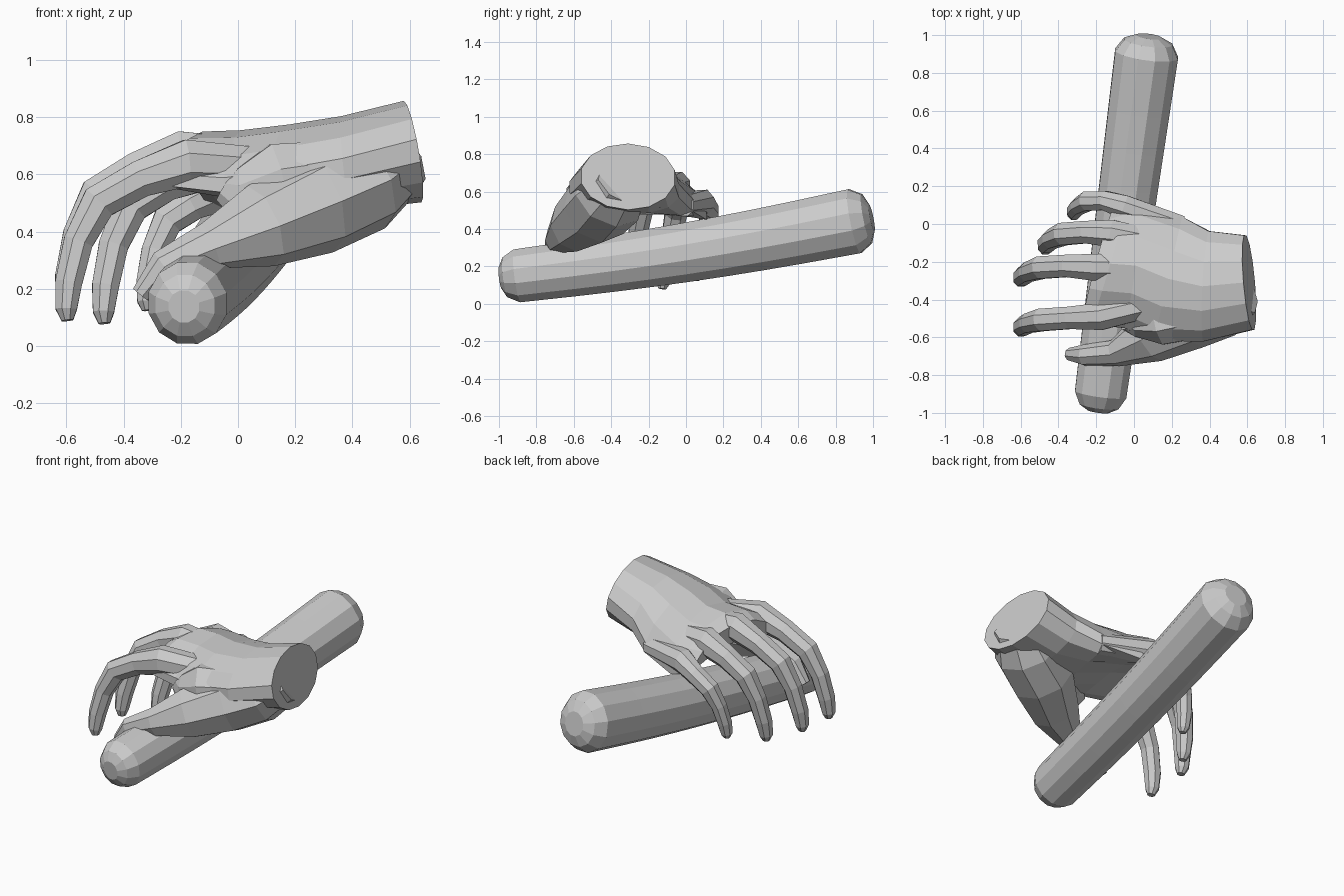
import bpy, bmesh, math
from mathutils import Vector

if "Cube" in bpy.data.objects:
    bpy.data.objects.remove(bpy.data.objects["Cube"])


def loft(name, sections, side, sides=8):
    """Closed low-poly loft. Section: x, y, z, half width, half height, [arch, skew]."""
    bm = bmesh.new()
    centres = [Vector(s[:3]) for s in sections]
    last = len(sections) - 1
    rings = []
    for i, s in enumerate(sections):
        t = (centres[min(i + 1, last)] - centres[max(i - 1, 0)]).normalized()
        u = Vector(side)
        u = (u - t * u.dot(t)).normalized()
        n = u.cross(t)
        arch, skew = s[5:] if len(s) > 5 else (0, 0)
        ring = []
        for k in range(sides):
            a = math.tau * (k + 0.5) / sides
            c = math.cos(a)
            droop = arch * c * c * (1 if c > 0 else .5)
            p = centres[i] + u * s[3] * c + t * skew * c
            p += n * (s[4] * math.sin(a) - droop)
            ring.append(bm.verts.new(p))
        rings.append(ring)
    for r0, r1 in zip(rings, rings[1:]):
        for k in range(sides):
            j = (k + 1) % sides
            bm.faces.new((r0[k], r0[j], r1[j], r1[k]))
    bm.faces.new(rings[0])
    bm.faces.new(rings[-1][::-1])
    bmesh.ops.recalc_face_normals(bm, faces=bm.faces)
    mesh = bpy.data.meshes.new(name)
    bm.to_mesh(mesh)
    bm.free()
    obj = bpy.data.objects.new(name, mesh)
    bpy.context.collection.objects.link(obj)


def lerp(a, b, t):
    return a + (b - a) * t


# Tapered, slightly sagging round bar with rounded ends
ends = [(.993, .4), (.965, .76), (.9, 1)]
stations = [(-y, s) for y, s in ends]
stations += [(i * .2, 1) for i in range(-3, 4)]
stations += ends[::-1]
bar = []
for y, s in stations:
    t = (y + 1) / 2
    r = lerp(.14, .175, t) * s
    sag = .025 * math.sin(math.pi * t)
    bar.append((lerp(-.19, .08, t), y, lerp(.138, .462, t) - sag, r, r * 1.04))
loft("bar", bar, (1, 0, 0), 12)

# Wrist and arched back of the hand, skewed along the knuckles
loft("palm", [
    (.61, -.31, .68, .257, .18, 0, 0),
    (.38, -.33, .64, .30, .165, .04, 0),
    (.18, -.29, .63, .345, .145, .11, .02),
    (.0, -.22, .64, .34, .115, .17, .04),
    (-.13, -.21, .655, .335, .095, .17, -.08),
    (-.20, -.21, .65, .30, .06, .15, -.08)], (0, 1, 0), 14)

# Thumb with its fleshy base, lying over the bar
loft("thumb", [
    (.58, -.34, .64, .15, .11),
    (.46, -.41, .565, .20, .16),
    (.28, -.48, .50, .195, .18),
    (.08, -.60, .42, .14, .15),
    (-.10, -.685, .35, .07, .085),
    (-.26, -.695, .28, .058, .058),
    (-.34, -.69, .18, .035, .035)], (0, 1, -.25))

# Web between thumb and first finger
loft("thumb_web", [
    (.38, -.46, .60, .15, .13),
    (.14, -.52, .55, .13, .17),
    (.0, -.54, .52, .06, .11),
    (-.05, -.53, .55, .03, .05)], (0, 1, 0))


# Finger curl: share of reach, share of drop, width, height
curl = [(0, 0, .078, .088), (.38, .10, .064, .07), (.73, .25, .064, .068),
        (.90, .5, .055, .056), (.98, .76, .052, .051), (1, .93, .043, .04),
        (.99, 1, .022, .022)]


def finger(name, knuckle, tip, bow=0.0, size=1.0):
    """Finger rooted in the palm, curling from its knuckle to its tip."""
    k, e = Vector(knuckle), Vector(tip)
    r = .07 * size
    sections = [(k.x + .30, lerp(k.y, -.25, .3), k.z - .015, r, r)]
    for fx, fz, w, h in curl:
        y = lerp(k.y, e.y, fz) + bow * math.sin(math.pi * fx * .8)
        sections.append((lerp(k.x, e.x, fx), y, lerp(k.z, e.z, fz), w * size, h * size))
    loft(name, sections, (0, 1, 0))


# Four curled fingers
finger("index_finger", (-.18, -.49, .64), (-.60, -.56, .09))
finger("middle_finger", (-.20, -.23, .67), (-.60, -.31, .11), .02)
finger("ring_finger", (-.12, -.05, .625), (-.47, -.14, .08), .02)
finger("little_finger", (-.05, .09, .54), (-.32, .02, .125), .05, .86)
